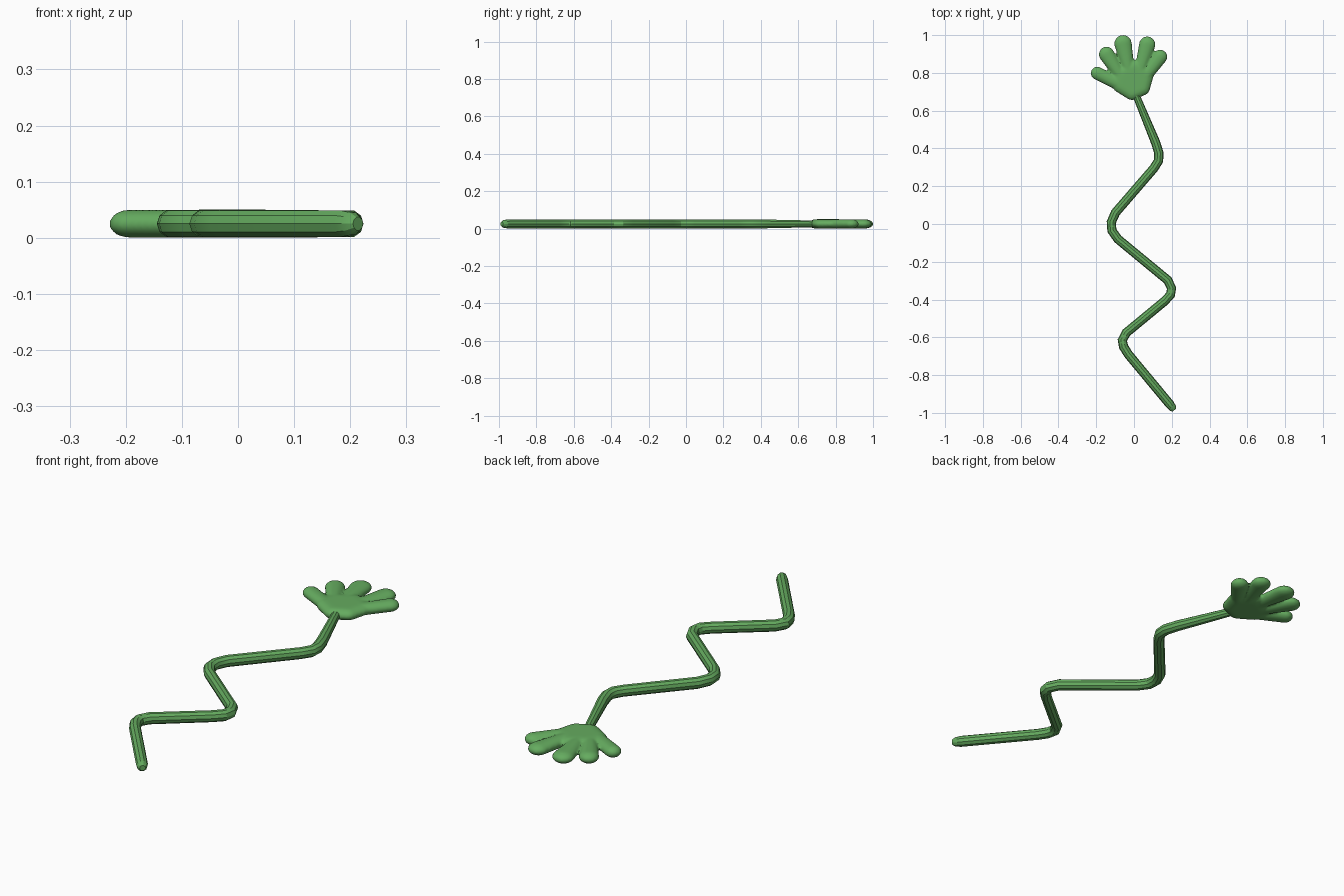
import bpy, bmesh
from mathutils import Vector, Matrix

if "Cube" in bpy.data.objects:
    bpy.data.objects.remove(bpy.data.objects["Cube"])

green = bpy.data.materials.new("green rubber")
green.diffuse_color = (0.13, 0.41, 0.115, 1)
green.use_nodes = True
green.node_tree.nodes["Principled BSDF"].inputs["Base Color"].default_value = green.diffuse_color
H = 0.025  # half thickness of the whole toy


def blob(bm, discs):
    """Convex hull around flattened balls given as (x, y, radius)."""
    pts = []
    for x, y, r in discs:
        part = bmesh.new()
        bmesh.ops.create_uvsphere(part, u_segments=20, v_segments=10, radius=1)
        part.transform(Matrix.Translation((x, y, H)) @ Matrix.Diagonal((r, r, H, 1)))
        pts += [v.co.copy() for v in part.verts]
        part.free()
    verts = [bm.verts.new(p) for p in pts]
    res = bmesh.ops.convex_hull(bm, input=verts)
    loose = [v for v in verts if v.is_valid and not v.link_faces]
    bmesh.ops.delete(bm, geom=loose, context='VERTS')


# cord: zigzag with rounded bends, narrowing to a blunt tail
path = [(0.214, -0.985, .5), (0.205, -0.975, .85), (0.19, -0.955, 1),
        (-0.03, -0.69, 1), (-0.055, -0.65, 1.1), (-0.062, -0.615, 1.1), (-0.04, -0.575, 1.1),
        (0.16, -0.41, 1), (0.193, -0.375, 1.1), (0.199, -0.34, 1.1), (0.178, -0.297, 1.1),
        (-0.085, -0.08, 1), (-0.117, -0.035, 1.1), (-0.12, 0.01, 1.1), (-0.098, 0.06, 1.1),
        (0.105, 0.295, 1), (0.13, 0.335, 1.05), (0.132, 0.375, 1.05), (0.115, 0.43, 1),
        (0.022, 0.655, .8), (0.0, 0.71, .7)]
cu = bpy.data.curves.new("cord", 'CURVE')
cu.dimensions = '3D'
cu.bevel_depth = 0.0245
cu.bevel_resolution = 3
cu.use_fill_caps = True
sp = cu.splines.new('POLY')
sp.points.add(len(path) - 1)
for p, (x, y, r) in zip(sp.points, path):
    p.co = (x, y, H, 1)
    p.radius = min(r, 1.02)
cord = bpy.data.objects.new("cord", cu)
bpy.context.collection.objects.link(cord)

# hand: palm and five fingers blended into one skin
bm = bmesh.new()
blob(bm, [(-0.01, 0.695, 0.04), (0.045, 0.72, 0.04), (0.06, 0.79, 0.045),
          (0.0, 0.825, 0.045), (-0.07, 0.785, 0.045), (-0.075, 0.735, 0.04)])
for tip, base in [((-0.194, 0.798, 0.036), (-0.09, 0.745, 0.034)),
                  ((-0.145, 0.898, 0.042), (-0.075, 0.79, 0.032)),
                  ((-0.058, 0.955, 0.047), (-0.03, 0.82, 0.032)),
                  ((0.070, 0.95, 0.044), (0.035, 0.82, 0.032)),
                  ((0.138, 0.885, 0.039), (0.06, 0.78, 0.032))]:
    blob(bm, [tip, base])
me = bpy.data.meshes.new("hand")
bm.to_mesh(me)
bm.free()
hand = bpy.data.objects.new("hand", me)
bpy.context.collection.objects.link(hand)
rm = hand.modifiers.new("skin", 'REMESH')
rm.mode = 'VOXEL'
rm.voxel_size = 0.006
sm = hand.modifiers.new("soften", 'SMOOTH')
sm.factor = 0.5
sm.iterations = 6

# turn both into plain smooth meshes
for ob in (cord, hand):
    ob.data.materials.append(green)
    bpy.ops.object.select_all(action='DESELECT')
    ob.select_set(True)
    bpy.context.view_layer.objects.active = ob
    bpy.ops.object.convert(target='MESH')
    ob = bpy.context.view_layer.objects.active
    if not ob.data.materials:
        ob.data.materials.append(green)
    for f in ob.data.polygons:
        f.material_index = 0
    bpy.ops.object.shade_smooth_by_angle()
